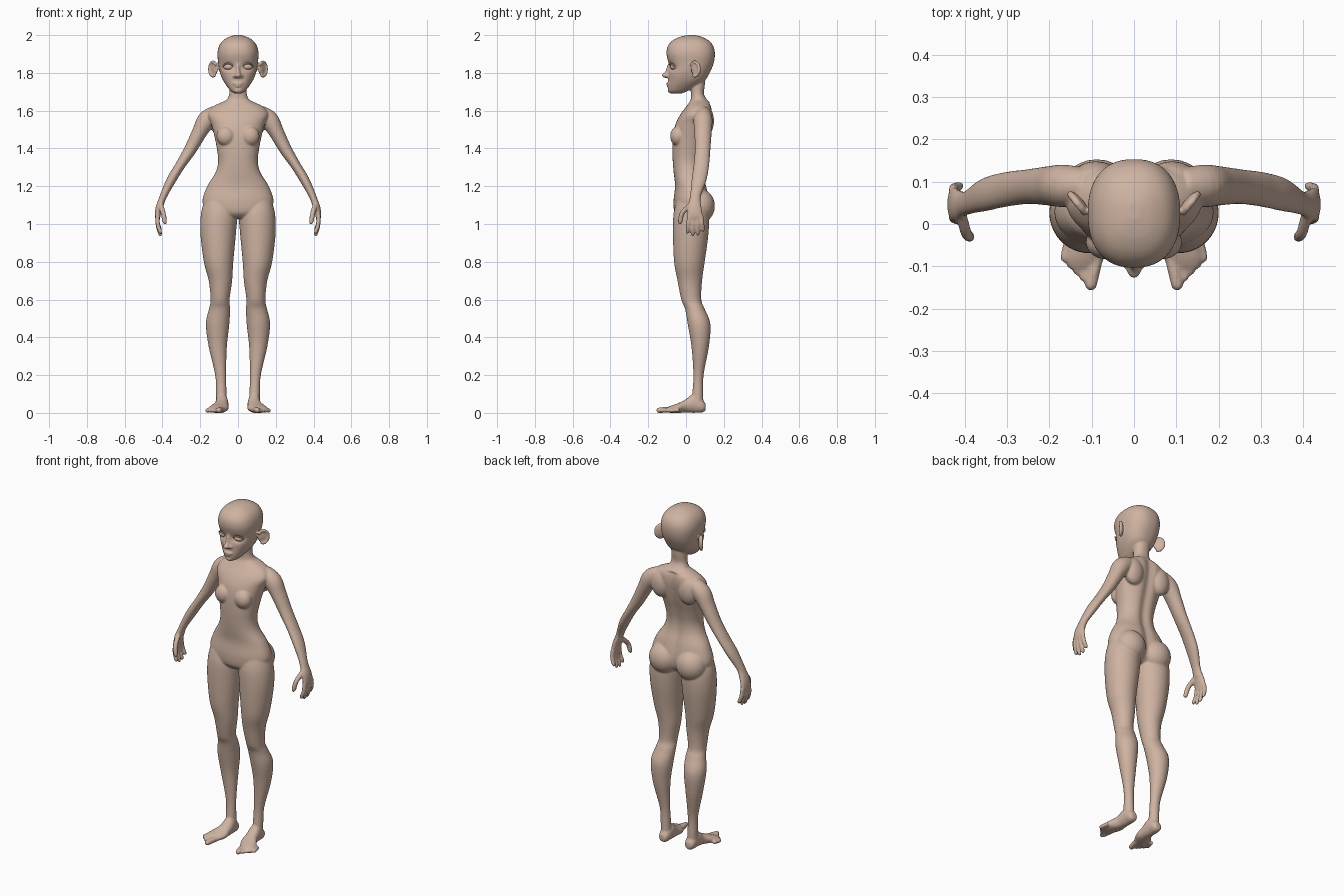
import bpy, bmesh, math
from mathutils import Vector, Matrix

skin = bpy.data.materials.new("warm_skin")
skin.diffuse_color = (0.62, 0.45, 0.36, 1)


def smooth_rows(rows, sub):
    """Catmull-Rom through rows of numbers."""
    out, n = [], len(rows)
    for i in range(n - 1):
        p0, p1, p2, p3 = (rows[max(0, min(n - 1, i + k))] for k in (-1, 0, 1, 2))
        for s in range(sub):
            t = s / sub
            out.append([0.5 * (2 * b + (c - a) * t + (2 * a - 5 * b + 4 * c - d) * t * t
                               + (3 * b - a - 3 * c + d) * t ** 3)
                        for a, b, c, d in zip(p0, p1, p2, p3)])
    return out + [list(rows[-1])]


def tube(bm, rows, ref=(0, 1, 0), axis=None, n=24, sub=5, power=2.0, side=1):
    """Closed loft through rows (x, y, z, radius across, radius along ref)."""
    rows = smooth_rows(rows, sub)
    pts = [Vector(r[:3]) for r in rows]
    rings = []
    for i, r in enumerate(rows):
        t = Vector(axis) if axis else (pts[min(i + 1, len(pts) - 1)] - pts[max(i - 1, 0)]).normalized()
        u = Vector(ref)
        u = (u - t * u.dot(t)).normalized()
        v = t.cross(u)
        ring = []
        for k in range(n):
            a = 2 * math.pi * k / n
            c, s = math.cos(a), math.sin(a)
            c = math.copysign(abs(c) ** (2 / power), c)
            s = math.copysign(abs(s) ** (2 / power), s)
            p = pts[i] + v * (c * max(r[3], .002)) + u * (s * max(r[4], .002))
            ring.append(bm.verts.new((p.x * side, p.y, p.z)))
        rings.append(ring)
    for a, b in zip(rings, rings[1:]):
        for k in range(n):
            bm.faces.new((a[k], a[(k + 1) % n], b[(k + 1) % n], b[k]))
    bm.faces.new(rings[0][::-1])
    bm.faces.new(rings[-1])
    return [v for ring in rings for v in ring]


def blob(bm, c, r, side=1, turn=0):
    """Ellipsoid, turned about z."""
    m = (Matrix.Translation((c[0] * side, c[1], c[2])) @ Matrix.Rotation(turn * side, 4, 'Z')
         @ Matrix.Diagonal((*r, 1)))
    bmesh.ops.create_uvsphere(bm, u_segments=24, v_segments=16, radius=1, matrix=m)


def finger(bm, a, b, r, side, bend=(0, 0, 0)):
    """Rounded digit from a to b."""
    a, b = Vector(a), Vector(b)
    m = (a + b) / 2 + Vector(bend)
    tube(bm, [(*a, r, r), (*m, r, r), (*a.lerp(b, .88), r * .9, r * .9), (*b, r * .35, r * .35)],
         ref=(1, 0, 0.3), n=12, side=side)


def finish(bm, name, voxel=None):
    bmesh.ops.recalc_face_normals(bm, faces=bm.faces)
    for f in bm.faces:
        f.smooth = True
    me = bpy.data.meshes.new(name)
    bm.to_mesh(me)
    bm.free()
    me.materials.append(skin)
    ob = bpy.data.objects.new(name, me)
    bpy.context.collection.objects.link(ob)
    if voxel:
        r = ob.modifiers.new("fuse", 'REMESH')
        r.mode, r.voxel_size, r.use_smooth_shade = 'VOXEL', voxel, True
        s = ob.modifiers.new("soften", 'SMOOTH')
        s.factor, s.iterations = 0.5, 5
    return ob


def profile(rows):
    """(z, front y, back y, half width) to loft rows."""
    return [(0, (f + b) / 2, z, w, (b - f) / 2) for z, f, b, w in rows]


body = bmesh.new()

# Torso and neck
torso = tube(body, profile([
    (1.03, -.03, .08, .08), (1.06, -.06, .115, .16), (1.12, -.066, .125, .188),
    (1.20, -.058, .11, .163), (1.27, -.065, .09, .12), (1.33, -.07, .087, .105),
    (1.40, -.072, .10, .112), (1.47, -.068, .12, .126), (1.53, -.055, .133, .142),
    (1.58, -.03, .14, .16), (1.62, 0, .137, .135), (1.645, .018, .125, .085),
    (1.66, .025, .11, .058), (1.69, .027, .095, .046), (1.74, .02, .10, .045),
    (1.78, .02, .10, .045)]), axis=(0, 0, 1), n=64, power=2.2)
for v in torso:  # spine hollow
    if v.co.y > .04 and v.co.z < 1.64:
        v.co.y -= .014 * math.exp(-(v.co.x / .028) ** 2)

# Head
head = tube(body, profile([
    (1.69, -.075, -.025, .012), (1.70, -.09, 0, .034), (1.725, -.095, .05, .056),
    (1.76, -.094, .10, .079), (1.80, -.094, .125, .095), (1.85, -.093, .146, .104),
    (1.90, -.103, .153, .109), (1.94, -.097, .145, .101), (1.97, -.073, .122, .081),
    (1.99, -.035, .085, .049), (2.0, .01, .05, .015)]),
    axis=(0, 0, 1), n=96, sub=8, power=2.35)
for v in head:  # eye sockets
    if v.co.y < 0:
        v.co.y += .017 * math.exp(-((abs(v.co.x) - .051) / .03) ** 2 - ((v.co.z - 1.832) / .019) ** 2)

# Nose, lips and chin
tube(body, [(0, -.085, 1.845, .009, .012), (0, -.093, 1.815, .01, .014), (0, -.104, 1.79, .014, .016)],
     axis=(0, 0, -1))
blob(body, (0, -.106, 1.787), (.017, .022, .014))
blob(body, (0, -.091, 1.744), (.029, .014, .007))
blob(body, (0, -.089, 1.731), (.023, .014, .008))
blob(body, (0, -.076, 1.708), (.026, .022, .017))

eyes, lids = bmesh.new(), bmesh.new()
for s in (1, -1):
    blob(body, (.016, -.094, 1.783), (.012, .014, .01), s)

    # Eyes and upper lids
    blob(eyes, (.051, -.065, 1.832), (.028, .018, .016), s, .25)
    tube(lids, [(.023, -.076, 1.83, .003, .003), (.036, -.084, 1.845, .004, .004),
                (.053, -.083, 1.85, .004, .004), (.069, -.074, 1.845, .004, .004),
                (.08, -.062, 1.833, .003, .003)], n=10, side=s)

    # Ear dish and rim
    along, across = Vector((.62, .78, 0)), Vector((.78, -.62, 0))
    mid = Vector((.127, .05, 1.82))
    blob(body, mid, (.03, .009, .036), s, math.atan2(.78, .62))
    rim = []
    for k in range(9):
        a = math.radians(150 - 33 * k)
        p = mid + along * (.031 * math.cos(a)) + across * .006 + Vector((0, 0, .038 * math.sin(a)))
        rim.append((*p, .008, .009))
    tube(body, rim, ref=across, n=12, side=s)

    # Chest, shoulder blade and seat masses
    blob(body, (.064, -.043, 1.465), (.05, .041, .052), s)
    blob(body, (.09, .105, 1.545), (.06, .043, .08), s)
    blob(body, (.088, .073, 1.095), (.088, .08, .09), s)

    # Leg
    tube(body, [(.10, .02, 1.15, .07, .06), (.10, .027, 1.06, .095, .092), (.105, .025, .95, .094, .094),
                (.103, .018, .80, .078, .081), (.093, .02, .70, .062, .065), (.095, .028, .60, .05, .053),
                (.098, .047, .55, .056, .052), (.108, .069, .47, .062, .06), (.107, .075, .35, .048, .046),
                (.092, .066, .20, .029, .027), (.088, .062, .10, .028, .029), (.086, .06, .04, .03, .032)],
         axis=(0, 0, -1), n=40, side=s)

    # Foot and toes
    tube(body, [(.085, .104, .03, .018, .018), (.085, .085, .037, .03, .035), (.085, .04, .05, .034, .05),
                (.088, 0, .037, .037, .036), (.10, -.04, .026, .05, .026), (.115, -.08, .019, .046, .019),
                (.118, -.105, .015, .035, .011)], ref=(0, 0, 1), axis=(0, -1, 0), side=s)
    finger(body, (.088, -.08, .018), (.105, -.156, .013), .0155, s)
    for i in range(1, 5):
        finger(body, (.094 + .015 * i, -.075 + .01 * i, .016), (.108 + .0145 * i, -.15 + .015 * i, .011),
               .011, s)

    # Arm
    tube(body, [(.11, .09, 1.585, .045, .042), (.165, .09, 1.55, .05, .05), (.204, .09, 1.485, .04, .046),
                (.252, .088, 1.395, .033, .041), (.306, .081, 1.31, .026, .041), (.352, .069, 1.235, .025, .039),
                (.394, .05, 1.15, .019, .028), (.412, .046, 1.10, .018, .034)], n=32, side=s)

    # Hand, fingers and thumb
    tube(body, [(.402, .048, 1.13, .018, .028), (.417, .045, 1.09, .018, .037),
                (.425, .047, 1.05, .016, .041), (.425, .05, 1.025, .012, .037)], side=s)
    for i, drop in enumerate((.948, .934, .938, .958)):
        finger(body, (.426, .017 + .021 * i, 1.045), (.41, .007 + .028 * i, drop), .0115, s, (.006, 0, 0))
    finger(body, (.408, .022, 1.10), (.385, -.038, 1.0), .0135, s, (0, -.012, .008))

finish(body, "body", 0.005)
finish(eyes, "eyes")
finish(lids, "upper_eyelids")
